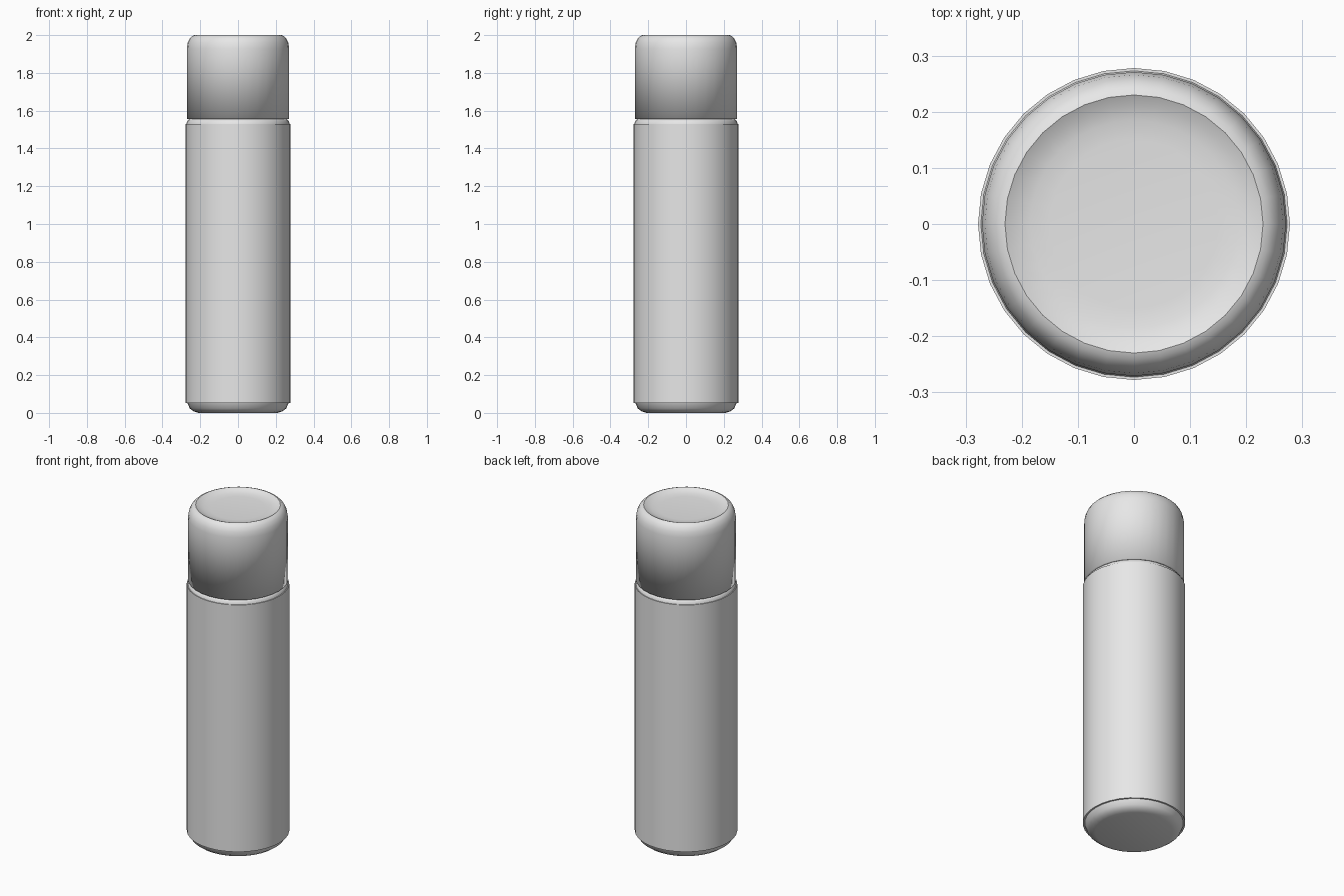
import bpy, bmesh, math

SIDES = 32

cube = bpy.data.objects.get("Cube")
if cube:
    bpy.data.objects.remove(cube, do_unlink=True)

steel = bpy.data.materials.new("plain grey")
steel.use_nodes = True
grey = (0.8, 0.8, 0.8, 1)
steel.diffuse_color = grey
steel.node_tree.nodes["Principled BSDF"].inputs["Base Color"].default_value = grey


def lathe(name, profile, sharp=()):
    """Turn (radius, height) points, listed bottom to top, around z.
    Rings whose profile index is in sharp keep a hard edge."""
    bm = bmesh.new()
    rings = []
    for r, z in profile:
        if r == 0:
            rings.append([bm.verts.new((0, 0, z))] * SIDES)
        else:
            turns = [math.tau * i / SIDES for i in range(SIDES)]
            rings.append([bm.verts.new((r * math.cos(a), r * math.sin(a), z)) for a in turns])
    for low, high in zip(rings, rings[1:]):
        for i in range(SIDES):
            j = (i + 1) % SIDES
            corners = dict.fromkeys((low[i], low[j], high[j], high[i]))
            bm.faces.new(list(corners)).smooth = True
    for k in sharp:
        for i in range(SIDES):
            bm.edges.get((rings[k][i], rings[k][(i + 1) % SIDES])).smooth = False
    mesh = bpy.data.meshes.new(name)
    bm.to_mesh(mesh)
    bm.free()
    mesh.materials.append(steel)
    obj = bpy.data.objects.new(name, mesh)
    bpy.context.collection.objects.link(obj)
    return obj


# Rounded base
lathe("base", [(0, 0), (0.21, 0), (0.235, 0.008), (0.256, 0.024), (0.268, 0.053)])

# Straight flask wall with thin lips at both ends
lathe("body", [(0.262, 0.053), (0.278, 0.053), (0.278, 1.53), (0.262, 1.53)], sharp=(1, 2))

# Sloping collar under the cap
lathe("collar", [(0.273, 1.53), (0.270, 1.543), (0.258, 1.556), (0.23, 1.556)])

# Cup-shaped cap with a softly shaded lower lip and a dished top
lathe("cap", [(0.23, 1.556), (0.271, 1.556), (0.271, 1.93), (0.266, 1.96),
              (0.255, 1.983), (0.241, 1.996), (0.23, 2.0),
              (0.212, 1.99), (0.185, 1.983), (0.15, 1.98), (0, 1.98)], sharp=(6,))
